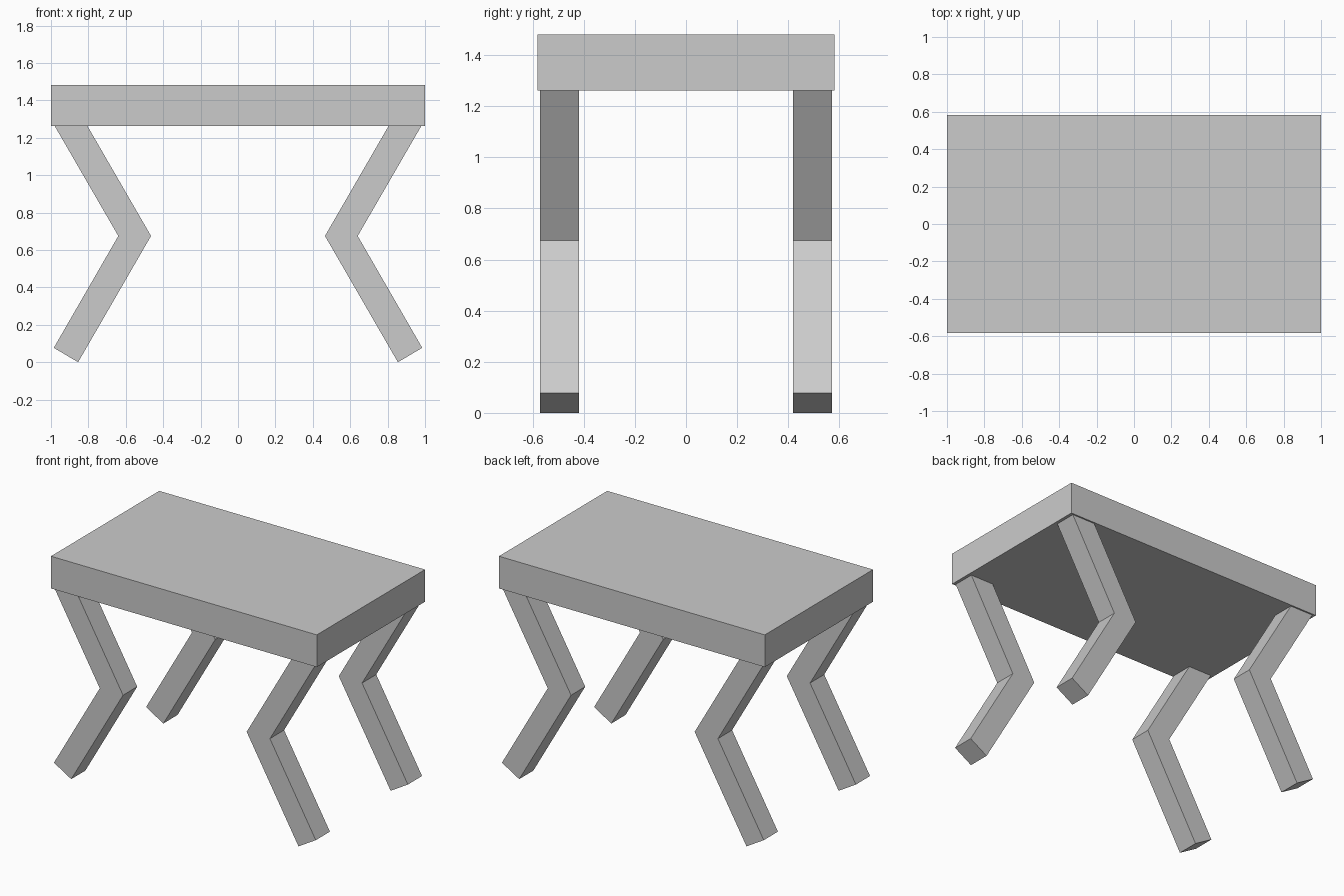
import bpy
import bmesh

if "Cube" in bpy.data.objects:
    bpy.data.objects.remove(bpy.data.objects["Cube"])


def finish(bm, name):
    bmesh.ops.recalc_face_normals(bm, faces=bm.faces)
    mesh = bpy.data.meshes.new(name)
    bm.to_mesh(mesh)
    bm.free()
    obj = bpy.data.objects.new(name, mesh)
    bpy.context.collection.objects.link(obj)
    return obj


def box(name, size, centre):
    bm = bmesh.new()
    bmesh.ops.create_cube(bm, size=1)
    bmesh.ops.scale(bm, vec=size, verts=bm.verts)
    bmesh.ops.translate(bm, vec=centre, verts=bm.verts)
    return finish(bm, name)


# Bent leg outline in x and z: a top half and a foot half meeting at the knee
LEG_INNER = [(0.805, 1.263), (0.465, 0.675), (0.855, 0.0)]
LEG_OUTER = [(0.98, 1.263), (0.64, 0.675), (0.985, 0.077)]


def leg(name, side_x, y0, y1):
    bm = bmesh.new()
    inner = [bm.verts.new((side_x * x, y0, z)) for x, z in LEG_INNER]
    outer = [bm.verts.new((side_x * x, y0, z)) for x, z in LEG_OUTER]
    faces = [bm.faces.new((inner[i], outer[i], outer[i + 1], inner[i + 1]))
             for i in range(2)]
    result = bmesh.ops.extrude_face_region(bm, geom=faces, use_keep_orig=True)
    moved = [g for g in result["geom"] if isinstance(g, bmesh.types.BMVert)]
    bmesh.ops.translate(bm, vec=(0, y1 - y0, 0), verts=moved)
    # remove the shared inner wall at the knee, if any
    walls = [f for f in bm.faces
             if all(abs(v.co.z - LEG_INNER[1][1]) < 1e-4 for v in f.verts)]
    bmesh.ops.delete(bm, geom=walls, context="FACES_ONLY")
    return finish(bm, name)


# Thick table top
box("table_top", (2.0, 1.163, 0.219), (0, 0, 1.3715))

# Four bent legs
for y_name, y0, y1 in (("front", -0.571, -0.419), ("back", 0.419, 0.571)):
    for x_name, side_x in (("left", -1), ("right", 1)):
        leg(f"{y_name}_{x_name}_leg", side_x, y0, y1)
